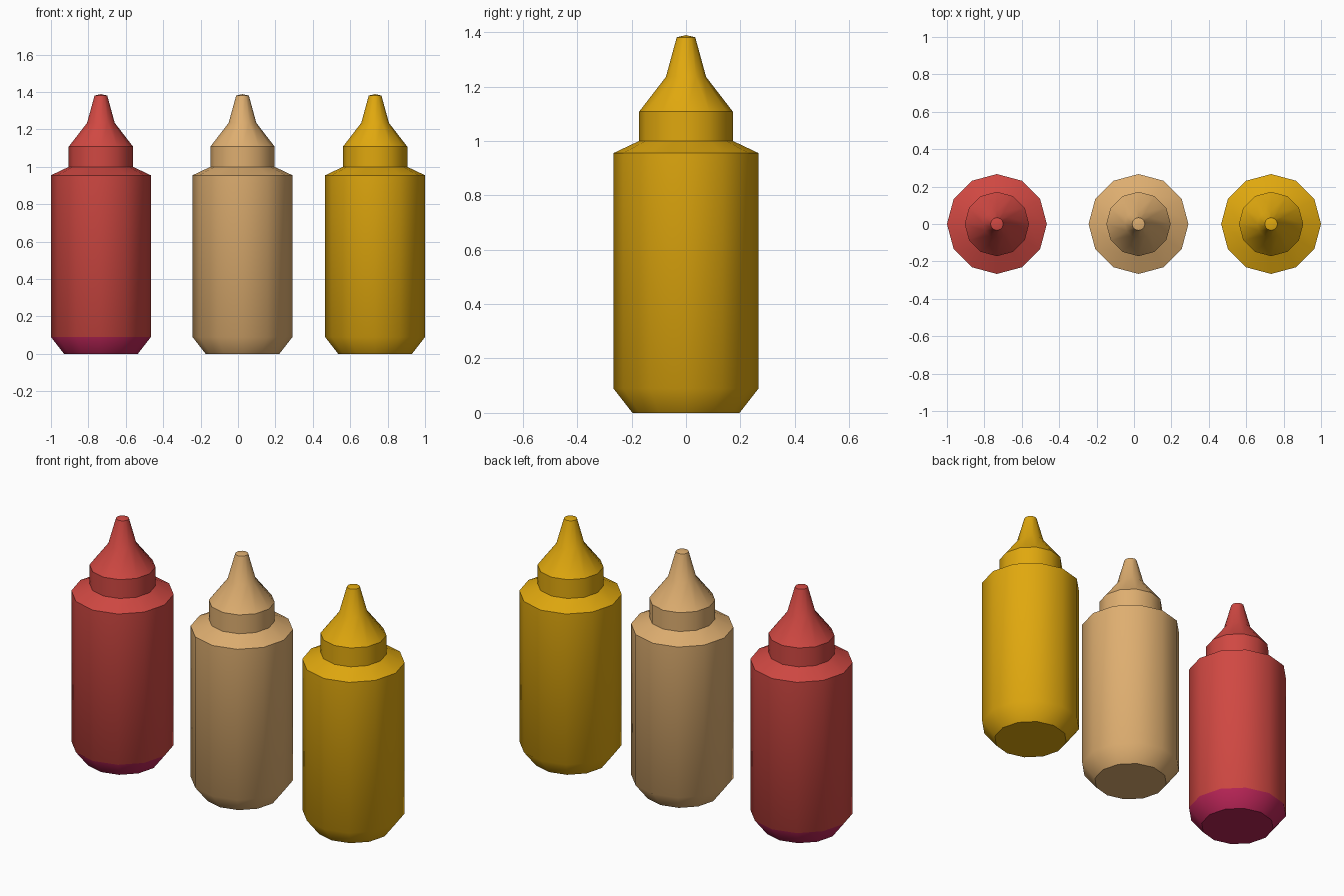
import bpy, bmesh, math

if "Cube" in bpy.data.objects:
    bpy.data.objects.remove(bpy.data.objects["Cube"])


def srgb(r, g, b):
    lin = [c / 255 / 12.92 if c / 255 < 0.04045 else ((c / 255 + 0.055) / 1.055) ** 2.4 for c in (r, g, b)]
    return (*lin, 1.0)


def material(name, rgb):
    m = bpy.data.materials.new(name)
    m.diffuse_color = srgb(*rgb)
    m.use_nodes = True
    m.node_tree.nodes["Principled BSDF"].inputs["Base Color"].default_value = m.diffuse_color
    return m


SIDES = 12
# (radius, height, sharp ring) from base to nozzle tip
PROFILE = [(0.197, 0.0, True), (0.267, 0.09, False), (0.267, 0.955, True),
           (0.172, 1.0, True), (0.172, 1.108, True), (0.074, 1.235, False),
           (0.034, 1.381, True)]
TIP_Z = 1.389


def bottle(name, x, body_mat, base_mat=None):
    bm = bmesh.new()
    rings = []
    for r, z, _ in PROFILE:
        rings.append([bm.verts.new((r * math.cos(2 * math.pi * i / SIDES),
                                    r * math.sin(2 * math.pi * i / SIDES), z))
                      for i in range(SIDES)])
    # walls
    for lo, hi in zip(rings, rings[1:]):
        for i in range(SIDES):
            j = (i + 1) % SIDES
            bm.faces.new((lo[i], lo[j], hi[j], hi[i]))
    # flat base and slightly domed tip
    bm.faces.new(rings[0][::-1])
    tip = bm.verts.new((0, 0, TIP_Z))
    for i in range(SIDES):
        bm.faces.new((rings[-1][i], rings[-1][(i + 1) % SIDES], tip))
    # smooth around the bottle, crisp at the marked rings
    for f in bm.faces:
        f.smooth = True
        if base_mat and f.calc_center_median().z < 0.08:
            f.material_index = 1
    for ring, (_, _, sharp) in zip(rings, PROFILE):
        for i in range(SIDES):
            bm.edges.get((ring[i], ring[(i + 1) % SIDES])).smooth = not sharp
    me = bpy.data.meshes.new(name)
    bm.to_mesh(me)
    bm.free()
    me.materials.append(body_mat)
    if base_mat:
        me.materials.append(base_mat)
    ob = bpy.data.objects.new(name, me)
    ob.location.x = x
    bpy.context.collection.objects.link(ob)


bottle("red_sauce_bottle", -0.733, material("red", (208, 72, 66)),
       material("crimson", (184, 36, 86)))
bottle("tan_sauce_bottle", 0.024, material("tan", (222, 174, 112)))
bottle("yellow_sauce_bottle", 0.733, material("mustard_yellow", (224, 168, 14)))
